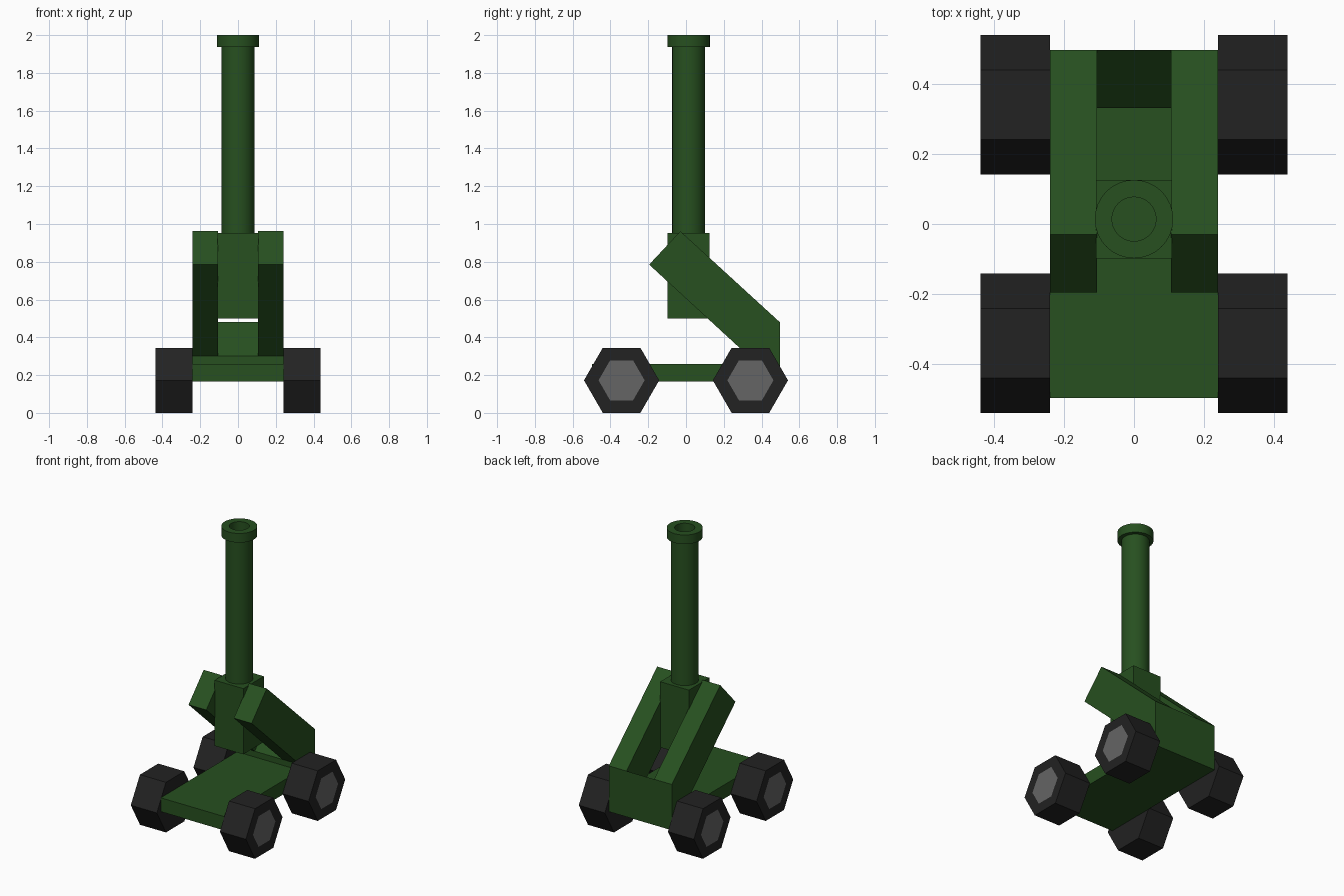
import bpy, bmesh, math
from mathutils import Matrix

if "Cube" in bpy.data.objects:
    bpy.data.objects.remove(bpy.data.objects["Cube"])


def material(name, rgb):
    m = bpy.data.materials.new(name)
    m.diffuse_color = (*rgb, 1)
    m.use_nodes = True
    m.node_tree.nodes["Principled BSDF"].inputs["Base Color"].default_value = m.diffuse_color
    return m


GREEN = material("green_paint", (0.02, 0.08, 0.014))
RUBBER = material("rubber", (0.016, 0.016, 0.016))
HUB = material("hub_grey", (0.13, 0.13, 0.13))


def finish(name, bm, *mats):
    bmesh.ops.recalc_face_normals(bm, faces=bm.faces)
    me = bpy.data.meshes.new(name)
    bm.to_mesh(me)
    bm.free()
    ob = bpy.data.objects.new(name, me)
    bpy.context.collection.objects.link(ob)
    for m in mats:
        me.materials.append(m)
    return ob


def side_profile(name, pts, x0, x1):
    """Extrude a (y, z) outline from x0 to x1."""
    bm = bmesh.new()
    face = bm.faces.new([bm.verts.new((x0, y, z)) for y, z in pts])
    ext = bmesh.ops.extrude_face_region(bm, geom=[face])
    verts = [v for v in ext["geom"] if isinstance(v, bmesh.types.BMVert)]
    bmesh.ops.translate(bm, verts=verts, vec=(x1 - x0, 0, 0))
    return finish(name, bm, GREEN)


def box(name, x, y0, y1, z0, z1):
    return side_profile(name, [(y0, z0), (y1, z0), (y1, z1), (y0, z1)], -x, x)


# Chassis plate and the box holding the barrel
box("chassis", 0.24, -0.497, 0.497, 0.165, 0.26)
box("breech_box", 0.109, -0.098, 0.125, 0.50, 0.952)

# Slanted support arms, joined by a wedge at the rear
arm = [(-0.195, 0.785), (-0.03, 0.962), (0.497, 0.48), (0.497, 0.26), (0.332, 0.26), (0.332, 0.30)]
for side, label in ((-1, "left"), (1, "right")):
    side_profile(f"support_arm_{label}", arm, side * 0.105, side * 0.24)
side_profile("rear_wedge", [(0.332, 0.26), (0.332, 0.30), (0.497, 0.48), (0.497, 0.26)], -0.105, 0.105)

# Barrel with muzzle ring and bore, as one turned profile
bm = bmesh.new()
outline = [(0, 0.94), (0.087, 0.94), (0.087, 1.937), (0.112, 1.937),
           (0.112, 2.0), (0.063, 2.0), (0.063, 1.9), (0, 1.9)]
vs = [bm.verts.new((r, 0, z)) for r, z in outline]
es = [bm.edges.new(p) for p in zip(vs, vs[1:])]
bmesh.ops.spin(bm, geom=vs + es, cent=(0, 0, 0), axis=(0, 0, 1), angle=math.tau, steps=32)
bmesh.ops.remove_doubles(bm, verts=bm.verts, dist=1e-4)
barrel = finish("barrel", bm, GREEN)
barrel.location.y = 0.014
bpy.context.view_layer.objects.active = barrel
barrel.select_set(True)
bpy.ops.object.shade_smooth_by_angle(angle=math.radians(35))

# Hexagonal wheels with a flush grey hub on the outer side
for sx, side in ((-1, "left"), (1, "right")):
    for sy, end in ((-1, "front"), (1, "rear")):
        bm = bmesh.new()
        bmesh.ops.create_cone(bm, cap_ends=True, segments=6, radius1=0.199, radius2=0.199, depth=0.198,
                              matrix=Matrix.Rotation(math.pi / 2, 4, 'Y') @ Matrix.Rotation(math.pi / 6, 4, 'Z'))
        if not any(abs(v.co.y) > 0.19 for v in bm.verts):
            bmesh.ops.rotate(bm, verts=bm.verts, matrix=Matrix.Rotation(math.pi / 6, 3, 'X'))
        outer = max(bm.faces, key=lambda f: sx * f.calc_center_median().x)
        bmesh.ops.inset_region(bm, faces=[outer], thickness=0.077)
        outer.material_index = 1
        wheel = finish(f"wheel_{end}_{side}", bm, RUBBER, HUB)
        wheel.location = (sx * 0.339, sy * 0.341, 0.1724)
